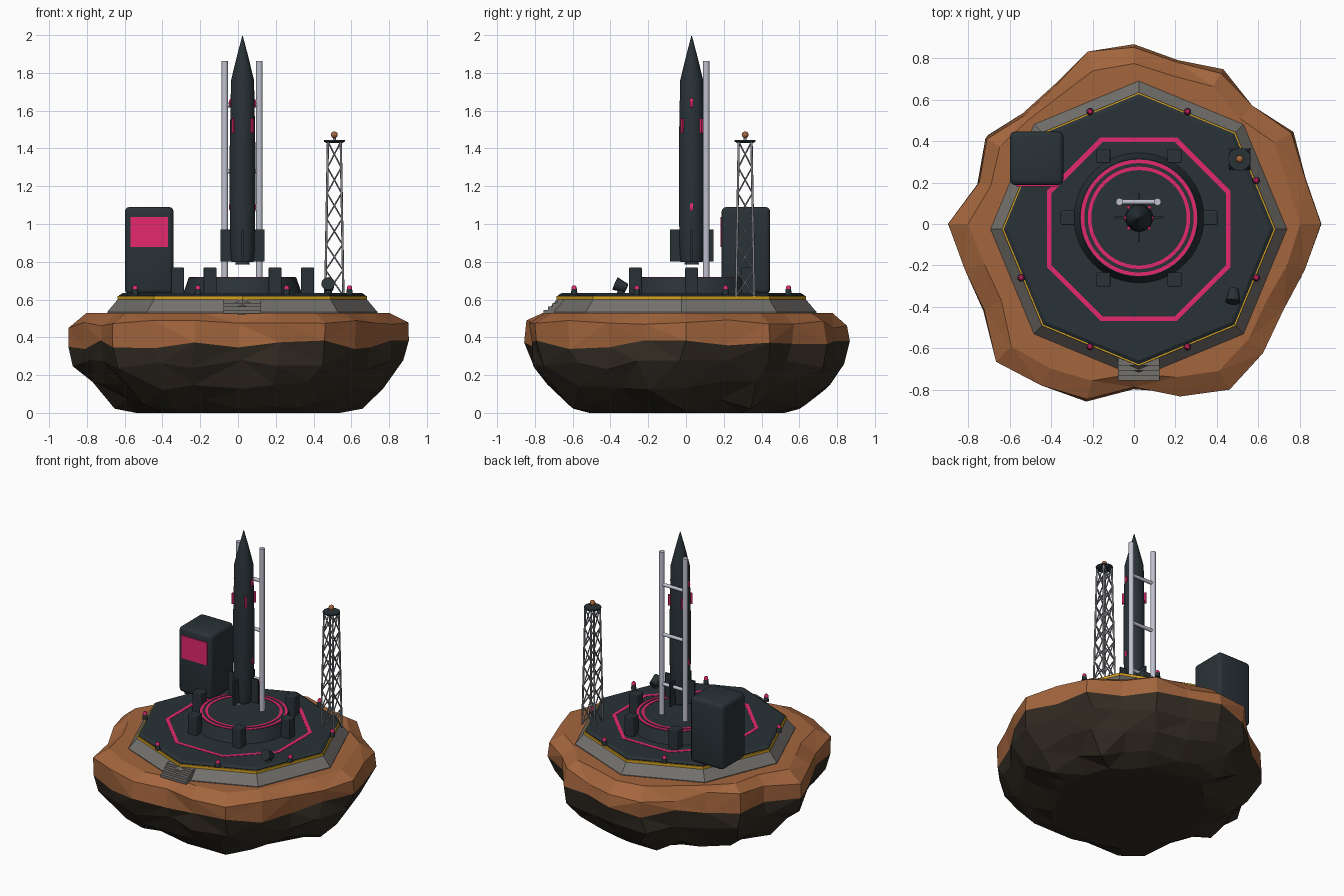
import bpy, bmesh, math, random
from mathutils import Vector, Matrix

cube = bpy.data.objects.get("Cube")
if cube:
    bpy.data.objects.remove(cube)
random.seed(4)


def material(name, *rgb):
    m = bpy.data.materials.new(name)
    m.use_nodes = True
    m.diffuse_color = (*rgb, 1)
    m.node_tree.nodes["Principled BSDF"].inputs["Base Color"].default_value = (*rgb, 1)
    return m


SLATE = material("dark slate", .022, .032, .038)
PINK = material("signal pink", .77, .022, .15)
BROWN = material("desert brown", .37, .132, .047)
ROCK = material("dark rock", .033, .025, .017)
STONE = material("concrete grey", .175, .167, .155)
YELLOW = material("hazard yellow", .68, .37, .015)
SILVER = material("pale steel", .52, .53, .62)
STEEL = material("truss steel", .25, .26, .29)


def finish(name, bm, *mats, smooth=False):
    bmesh.ops.recalc_face_normals(bm, faces=bm.faces)
    mesh = bpy.data.meshes.new(name)
    bm.to_mesh(mesh)
    bm.free()
    obj = bpy.data.objects.new(name, mesh)
    bpy.context.collection.objects.link(obj)
    for m in mats:
        mesh.materials.append(m)
    if smooth:
        bpy.ops.object.select_all(action='DESELECT')
        obj.select_set(True)
        bpy.context.view_layer.objects.active = obj
        bpy.ops.object.shade_smooth_by_angle(angle=math.radians(35))
    return obj


def bridge(bm, a, b):
    n = len(a)
    return [bm.faces.new((a[i], a[(i + 1) % n], b[(i + 1) % n], b[i])) for i in range(n)]


def lathe(name, profile, mat, centre, sides, turn=0.0, hollow=False, smooth=False):
    """Revolve (radius, z) points; hollow closes the profile into a ring."""
    bm = bmesh.new()
    rings = []
    for r, z in profile:
        angles = [math.radians(turn) + math.tau * i / sides for i in range(sides)]
        rings.append([bm.verts.new((centre[0] + r * math.cos(a),
                                    centre[1] + r * math.sin(a), z)) for a in angles])
    for a, b in zip(rings, rings[1:]):
        bridge(bm, a, b)
    if hollow:
        bridge(bm, rings[-1], rings[0])
    else:
        bm.faces.new(rings[0])
        bm.faces.new(rings[-1])
    return finish(name, bm, mat, smooth=smooth)


def flat_ring(name, inner, outer, z, centre, sides, turn=0.0):
    h = .004
    return lathe(name, [(inner, z), (outer, z), (outer, z + h), (inner, z + h)],
                 PINK, centre, sides, turn, hollow=True)


def box(name, centre, size, mat, turn=0.0, bevel=0.0, smooth=False):
    bm = bmesh.new()
    bmesh.ops.create_cube(bm, size=1, matrix=Matrix.Translation(centre)
                          @ Matrix.Rotation(math.radians(turn), 4, 'Z')
                          @ Matrix.Diagonal((*size, 1)))
    if bevel:
        bmesh.ops.bevel(bm, geom=bm.edges[:], offset=bevel, segments=3,
                        profile=.5, affect='EDGES')
    return finish(name, bm, mat, smooth=smooth)


def rods(name, pairs, radius, mat, sides=16, end=None):
    bm = bmesh.new()
    for p, q in pairs:
        p, q = Vector(p), Vector(q)
        d = q - p
        m = Matrix.Translation((p + q) / 2) @ d.to_track_quat('Z', 'Y').to_matrix().to_4x4()
        bmesh.ops.create_cone(bm, cap_ends=True, segments=sides, radius1=radius,
                              radius2=end or radius, depth=d.length, matrix=m)
    return finish(name, bm, mat, smooth=True)


# Floating rock: an irregular outline repeated in jittered rings
outline = [.90, .86, .88, .81, .86, .83, .87, .86, .775, .765, .84, .79,
           .90, .84, .83, .94, .905, .88, .81, .86, .92, .88, .83, .86]
layers = [(0, .60), (.05, .74), (.15, .875), (.26, .975), (.36, 1), (.47, .995), (.53, .89)]
bm = bmesh.new()
rings = []
for k, (z, s) in enumerate(layers):
    ring = []
    for i, r in enumerate(outline):
        inner = 0 < k < len(layers) - 1
        a = math.radians(15 * i) + random.uniform(-.05, .05) * (k < 4)
        rr = r * s * (1 + random.uniform(-.025, .012) * inner)
        if k == len(layers) - 1:
            rr = min(max(rr, .715), r * .97)
        zz = z + random.uniform(-.03, .025) * inner
        ring.append(bm.verts.new((rr * math.cos(a), rr * math.sin(a), zz)))
    rings.append(ring)
for k in range(len(rings) - 1):
    for f in bridge(bm, rings[k], rings[k + 1]):
        f.material_index = 0 if k < 4 else 1
bm.faces.new(rings[0])
bm.faces.new(rings[-1]).material_index = 1
bmesh.ops.triangulate(bm, faces=[f for f in bm.faces if len(f.verts) == 4])
finish("floating_rock", bm, ROCK, BROWN)

# Octagonal platform
mid = (.023, -.025)
lathe("platform_base", [(.715, .52), (.715, .535), (.66, .60)], STONE, mid, 8)
lathe("hazard_band", [(.66, .594), (.66, .618)], YELLOW, mid, 8)
lathe("platform_deck", [(.652, .61), (.652, .623), (.634, .634)], SLATE, mid, 8)
flat_ring("deck_octagon_line", .455, .48, .632, mid, 8, 22.5)

# Entrance steps
for i in range(4):
    back, front = -.63, -.755 + .024 * i
    box("step", (.022, (back + front) / 2, .527 + .009 * (i + 1)),
        (.2, back - front, .018 * (i + 1)), STONE)

# Edge lights
for i in range(8):
    a = math.radians(22.5 + 45 * i)
    p = (mid[0] + .614 * math.cos(a), mid[1] + .614 * math.sin(a))
    lathe("edge_light_post", [(.018, .625), (.014, .656)], SLATE, p, 16, smooth=True)
    lathe("edge_light_lamp", [(.014, .656), (.013, .667), (.007, .675)], PINK, p, 16, smooth=True)

# Launch pad drum, target rings and blast blocks
pad = (.024, .03)
lathe("launch_drum", [(.315, .63), (.29, .70), (.285, .717)], SLATE, pad, 48, smooth=True)
flat_ring("pad_ring_outer", .264, .281, .716, pad, 48)
flat_ring("pad_ring_inner", .230, .247, .716, pad, 48)
for i in range(6):
    a = math.radians(60 * i)
    box("blast_block", (pad[0] + .344 * math.cos(a), pad[1] + .344 * math.sin(a), .70),
        (.068, .068, .14), SLATE, bevel=.006)

# Rocket
lathe("rocket_body", [(.058, .80), (.063, .85), (.068, 1.1), (.068, 1.4), (.061, 1.76),
                      (.032, 1.88), (.002, 1.995)], SLATE, pad, 32, smooth=True)
lathe("rocket_nozzle", [(.04, .785), (.03, .81)], SLATE, pad, 24, smooth=True)
for i in range(4):
    a = math.radians(90 * i)
    box("fin", (pad[0] + .085 * math.cos(a), pad[1] + .085 * math.sin(a), .887),
        (.062, .01, .17), SLATE, turn=90 * i)
    a += math.pi / 4
    box("side_marker", (pad[0] + .067 * math.cos(a), pad[1] + .067 * math.sin(a), 1.52),
        (.022, .012, .075), PINK, turn=90 * i + 45)
for side in (-1, 1):
    for z in (1.09, 1.64):
        x = pad[0] + .038 * side
        rods("porthole_disc", [((x, pad[1] - .008, z), (x, pad[1] + .008, z))],
             .035, PINK, 20)

# Gantry: two rails joined by arms
rails, gantry_y = (-.07, .113), .107
rods("gantry_rails", [((x, gantry_y, .715), (x, gantry_y, 1.863)) for x in rails],
     .0175, SILVER)
rods("gantry_arms", [((rails[0], gantry_y, z), (rails[1], gantry_y, z))
                     for z in (.93, 1.28, 1.63)], .012, SILVER)

# Control building with its screen
box("control_building", (-.47, .317, .86), (.258, .258, .46), SLATE, bevel=.025, smooth=True)
box("control_screen", (-.47, .186, .957), (.2, .009, .16), PINK)

# Lattice mast
mast, low, high, levels = (.51, .313), .62, 1.435, 6


def corner(i, t):
    half = .048 - .014 * t
    sx, sy = ((1, 1), (-1, 1), (-1, -1), (1, -1))[i % 4]
    return (mast[0] + sx * half, mast[1] + sy * half, low + (high - low) * t)


rods("mast_legs", [(corner(i, 0), corner(i, 1)) for i in range(4)], .006, STEEL)
braces = []
for k in range(levels):
    t, u = k / levels, (k + 1) / levels
    for i in range(4):
        braces += [(corner(i, t), corner(i + 1, u)), (corner(i + 1, t), corner(i, u))]
rods("mast_braces", braces, .004, STEEL)
lathe("mast_platform", [(.045, 1.43), (.056, 1.437), (.056, 1.445)], SLATE, mast, 12)
lathe("beacon_stem", [(.008, 1.44), (.008, 1.46)], STEEL, mast, 16, smooth=True)
bm = bmesh.new()
bmesh.ops.create_uvsphere(bm, u_segments=16, v_segments=10, radius=.018,
                          matrix=Matrix.Translation((*mast, 1.472)))
finish("beacon", bm, BROWN, smooth=True)

# Tilted floodlight on the deck
rods("floodlight", [((.477, -.375, .685), (.482, -.315, .66))], .036, SLATE, end=.024)
lathe("floodlight_foot", [(.022, .625), (.015, .66)], SLATE, (.479, -.345), 12, smooth=True)
